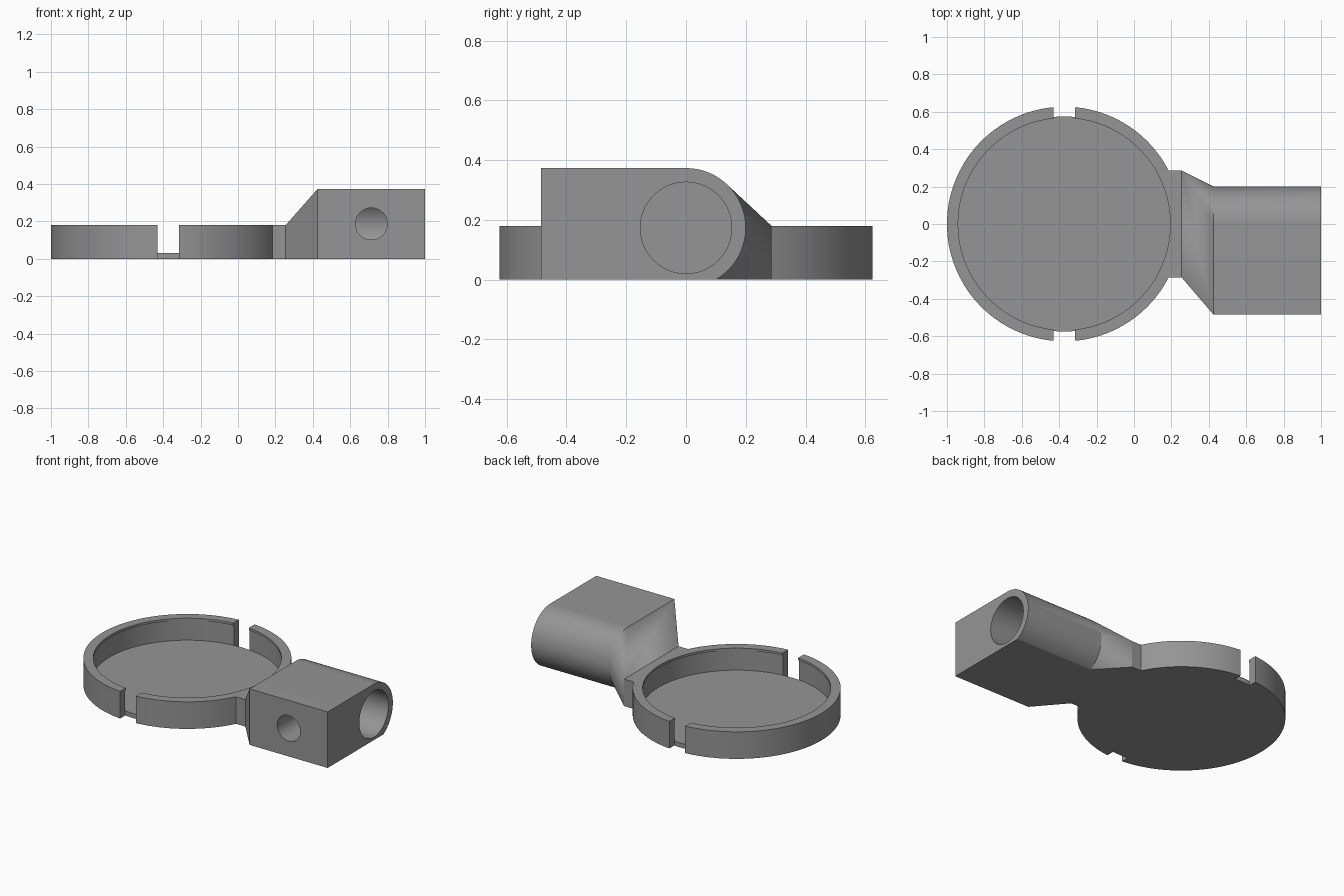
import bpy, bmesh, math
from mathutils import Matrix

if "Cube" in bpy.data.objects:
    bpy.data.objects.remove(bpy.data.objects["Cube"])

grey = bpy.data.materials.new("plain_grey")
grey.diffuse_color = (0.3, 0.3, 0.3, 1)
grey.use_nodes = True
grey.node_tree.nodes["Principled BSDF"].inputs["Base Color"].default_value = grey.diffuse_color

CX, R = -0.373, 0.627          # dish centre and outer radius
BORE_Z, TUBE_R = 0.173, 0.2    # socket axis height and outer radius


def add(name, bm):
    bmesh.ops.recalc_face_normals(bm, faces=bm.faces)
    me = bpy.data.meshes.new(name)
    bm.to_mesh(me)
    bm.free()
    me.materials.append(grey)
    ob = bpy.data.objects.new(name, me)
    bpy.context.collection.objects.link(ob)
    return ob


def cylinder(name, r, length, centre, axis="Z", segs=128):
    rot = {"X": Matrix.Rotation(math.pi / 2, 4, "Y"),
           "Y": Matrix.Rotation(math.pi / 2, 4, "X"),
           "Z": Matrix.Identity(4)}[axis]
    bm = bmesh.new()
    bmesh.ops.create_cone(bm, cap_ends=True, segments=segs, radius1=r, radius2=r,
                          depth=length, matrix=Matrix.Translation(centre) @ rot)
    return add(name, bm)


def box(name, lo, hi):
    bm = bmesh.new()
    bmesh.ops.create_cube(bm, size=1)
    for v in bm.verts:
        v.co = [lo[i] + (v.co[i] + 0.5) * (hi[i] - lo[i]) for i in range(3)]
    return add(name, bm)


def hull(name, points):
    bm = bmesh.new()
    for p in points:
        bm.verts.new(p)
    bmesh.ops.convex_hull(bm, input=bm.verts)
    bmesh.ops.dissolve_limit(bm, angle_limit=0.001, verts=bm.verts, edges=bm.edges)
    return add(name, bm)


def combine(target, tool, operation):
    """Apply a boolean and remove the tool."""
    mod = target.modifiers.new("cut", "BOOLEAN")
    mod.object, mod.operation, mod.solver = tool, operation, "EXACT"
    dg = bpy.context.evaluated_depsgraph_get()
    me = bpy.data.meshes.new_from_object(target.evaluated_get(dg))
    target.modifiers.clear()
    target.data = me
    bpy.data.objects.remove(tool)


# Dish body and neck
holder = cylinder("dish_holder", R, 0.18, (CX, 0, 0.09), segs=160)
combine(holder, box("neck", (0.1, -0.286, 0), (0.255, 0.286, 0.18)), "UNION")

# Socket profile: square on one side, round on the other, flat underneath
start = -math.asin(BORE_Z / TUBE_R)
profile = [(-0.485, 0), (-0.485, BORE_Z + TUBE_R)]
for i in range(49):
    a = math.pi / 2 + (start - math.pi / 2) * i / 48
    profile.append((TUBE_R * math.cos(a), max(0, BORE_Z + TUBE_R * math.sin(a))))

# Tapered transition from neck to socket, then the straight socket
neck_end = [(0.255, y, z) for y in (-0.286, 0.286) for z in (0, 0.18)]
socket_start = [(0.425, y, z) for y, z in profile]
combine(holder, hull("transition", neck_end + socket_start), "UNION")
combine(holder, hull("socket", socket_start + [(1, y, z) for y, z in profile]), "UNION")

# Dish recess with a thin retaining lip at the top
combine(holder, cylinder("recess", 0.575, 0.135, (CX, 0, 0.0975), segs=160), "DIFFERENCE")
combine(holder, cylinder("lip_opening", 0.567, 0.2, (CX, 0, 0.2), segs=160), "DIFFERENCE")

# Notches through the rim, leaving the floor disc whole
notch = box("notches", (-0.431, -0.7, -0.1), (-0.315, 0.7, 0.3))
combine(notch, cylinder("floor_keep", 0.575, 0.33, (CX, 0, -0.135), segs=160), "DIFFERENCE")
combine(holder, notch, "DIFFERENCE")

# Blind bore from the end and a screw hole from the front
combine(holder, cylinder("bore", 0.153, 0.67, (0.765, 0, BORE_Z), "X", 96), "DIFFERENCE")
combine(holder, cylinder("screw_hole", 0.085, 0.6, (0.713, -0.3, 0.187), "Y", 64), "DIFFERENCE")

# Smooth curved walls, crisp edges
bpy.context.view_layer.objects.active = holder
holder.select_set(True)
bpy.ops.object.shade_smooth_by_angle(angle=math.radians(25))
